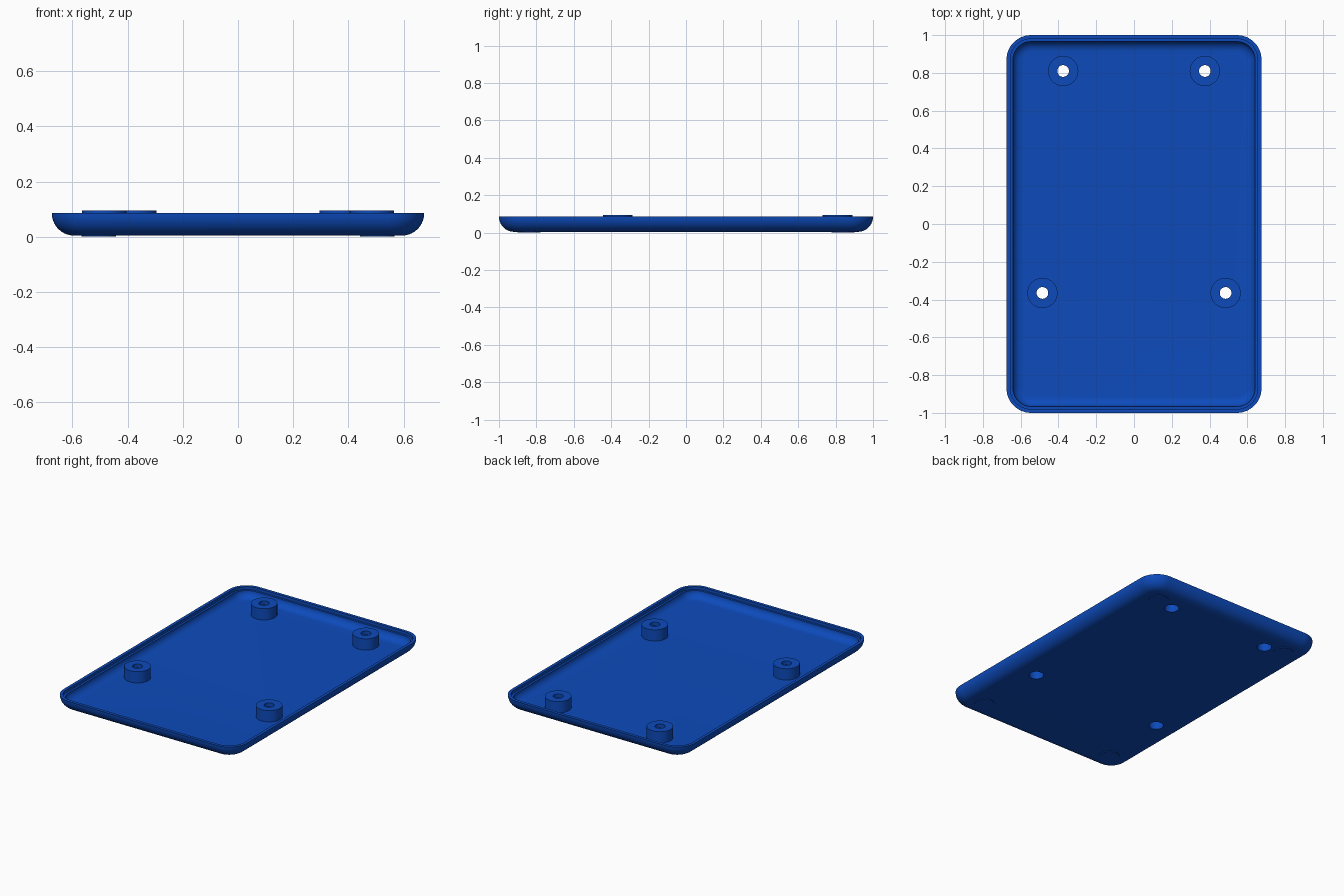
import bpy, bmesh, math
from mathutils import Matrix

if "Cube" in bpy.data.objects:
    bpy.data.objects.remove(bpy.data.objects["Cube"])

blue = bpy.data.materials.new("blue plastic")
blue.diffuse_color = (0.004, 0.070, 0.50, 1)
blue.use_nodes = True
blue.node_tree.nodes["Principled BSDF"].inputs["Base Color"].default_value = blue.diffuse_color

HX, HY, CORNER = 0.675, 1.0, 0.13
BASE, FLOOR, RIM, TOP = 0.004, 0.02, 0.085, 0.095
POSTS = [(0.375, 0.81), (-0.375, 0.81), (0.485, -0.365), (-0.485, -0.365)]


def finish(bm, name, loc=(0, 0, 0)):
    bmesh.ops.recalc_face_normals(bm, faces=bm.faces[:])
    me = bpy.data.meshes.new(name)
    bm.to_mesh(me)
    bm.free()
    me.materials.append(blue)
    ob = bpy.data.objects.new(name, me)
    ob.location = loc
    bpy.context.collection.objects.link(ob)
    return ob


def smooth(ob):
    bpy.ops.object.select_all(action='DESELECT')
    ob.select_set(True)
    bpy.context.view_layer.objects.active = ob
    bpy.ops.object.shade_smooth_by_angle(angle=math.radians(30))


def skin(bm, rings, closed=False):
    """Join rings of equal vertex count with quads."""
    pairs = list(zip(rings, rings[1:]))
    if closed:
        pairs.append((rings[-1], rings[0]))
    for a, b in pairs:
        n = len(a)
        for i in range(n):
            j = (i + 1) % n
            bm.faces.new((a[i], a[j], b[j], b[i]))


def rounded_ring(bm, inset, z, steps=12):
    """Rounded rectangle inset from the tray outline."""
    r = max(CORNER - inset, 0.015)
    cx, cy = HX - inset - r, HY - inset - r
    ring = []
    for q, (sx, sy) in enumerate([(1, 1), (-1, 1), (-1, -1), (1, -1)]):
        for k in range(steps + 1):
            a = math.pi / 2 * (q + k / steps)
            ring.append(bm.verts.new((sx * cx + r * math.cos(a),
                                      sy * cy + r * math.sin(a), z)))
    return ring


def lathe(name, profile, loc, closed, seg=40):
    bm = bmesh.new()
    rings = [[bm.verts.new((r * math.cos(2 * math.pi * i / seg),
                            r * math.sin(2 * math.pi * i / seg), z))
              for i in range(seg)] for r, z in profile]
    skin(bm, rings, closed)
    if not closed:
        bm.faces.new(rings[0])
        bm.faces.new(rings[-1])
    return finish(bm, name, loc)


# tray: curved outer wall, stepped rim, curved inner wall
N = 10
R = RIM - BASE
quarter = [math.pi / 2 * i / N for i in range(N + 1)]
outer = [(R * (1 - math.sin(a)), RIM - R * math.cos(a)) for a in quarter]
lip = [(0.02, RIM), (0.02, 0.066)]
ri = 0.066 - FLOOR
inner = [(0.034 + 0.055 * (1 - math.cos(a)), 0.066 - ri * math.sin(a))
         for a in quarter]
bm = bmesh.new()
rings = [rounded_ring(bm, d, z) for d, z in outer + lip + inner]
skin(bm, rings)
bm.faces.new(rings[0])
bm.faces.new(rings[-1])
tray = finish(bm, "tray")

# screw holes through the floor
cutters = bmesh.new()
for x, y in POSTS:
    bmesh.ops.create_cone(cutters, cap_ends=True, segments=40, radius1=0.045,
                          radius2=0.045, depth=0.2,
                          matrix=Matrix.Translation((x, y, 0)))
cutter = finish(cutters, "hole_cutter")
cutter.hide_render = True
mod = tray.modifiers.new("holes", 'BOOLEAN')
mod.operation = 'DIFFERENCE'
mod.solver = 'EXACT'
mod.object = cutter
bpy.context.view_layer.objects.active = tray
bpy.ops.object.modifier_apply(modifier=mod.name)
bpy.data.objects.remove(cutter)
smooth(tray)

# screw posts: narrow hole above a wider pocket for the screw head
for x, y in POSTS:
    smooth(lathe("screw_post", [(0.08, FLOOR), (0.08, TOP), (0.031, TOP),
                                (0.031, 0.07), (0.045, 0.07), (0.045, FLOOR)],
                 (x, y, 0), True))

# thin foot discs under the corners
for sx in (-1, 1):
    for sy in (-1, 1):
        smooth(lathe("foot_disc", [(0.062, 0), (0.062, BASE + 0.001)],
                     (sx * 0.505, sy * 0.84, 0), False))
